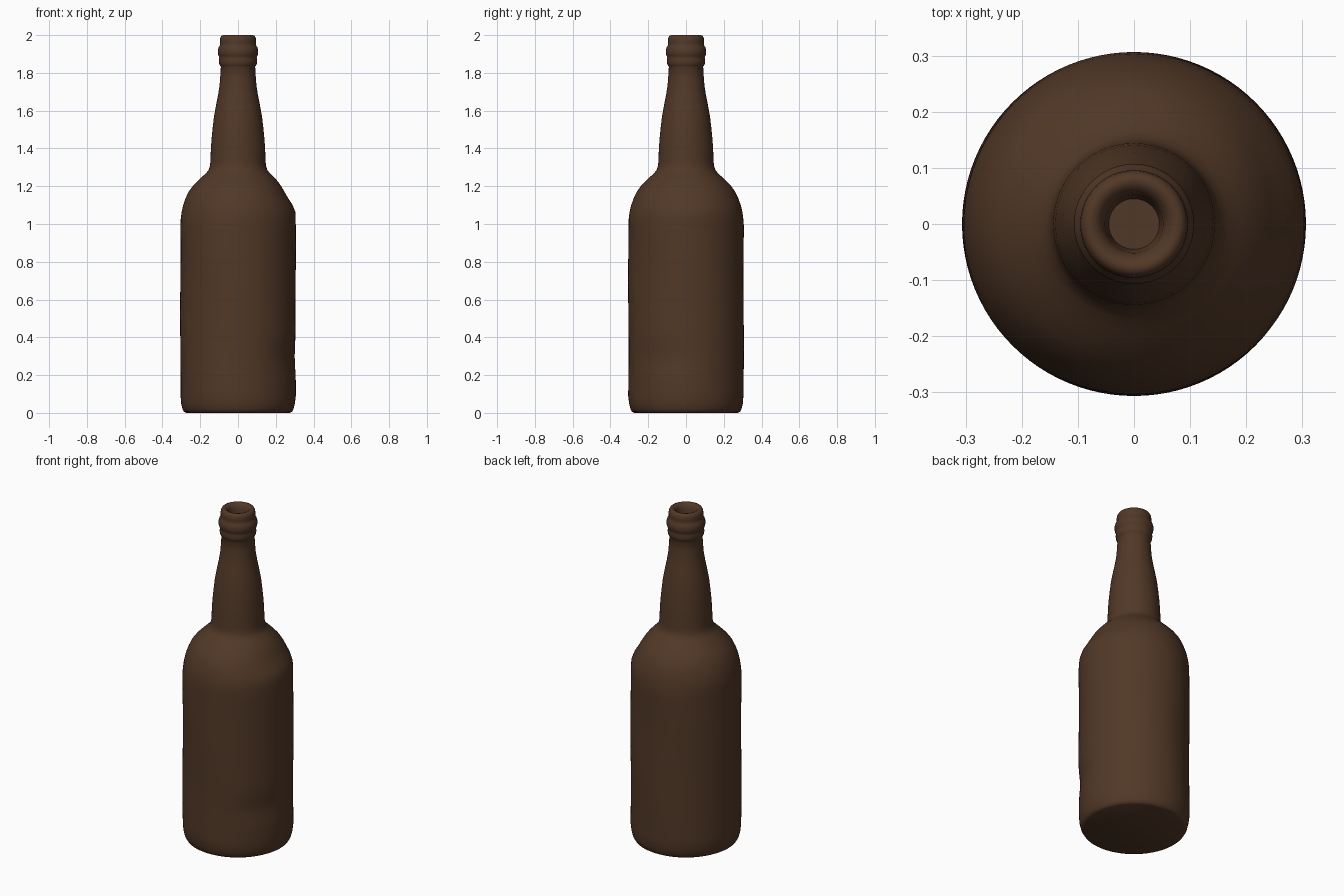
import bpy, bmesh, math

if "Cube" in bpy.data.objects:
    bpy.data.objects.remove(bpy.data.objects["Cube"])

# Brown glass colour
mat = bpy.data.materials.new("dark_brown")
mat.diffuse_color = (0.083, 0.040, 0.020, 1)
mat.use_nodes = True
mat.node_tree.nodes["Principled BSDF"].inputs["Base Color"].default_value = mat.diffuse_color

SEG = 96


def bump(v, centre, width):
    return math.exp(-((v - centre) / width) ** 2)


def lathe(name, profile, shape=None):
    """Spin (radius, height) points round z; shape() adjusts the radius."""
    bm = bmesh.new()
    rings = []
    for r, z in profile:
        ring = []
        for i in range(SEG):
            a = 2 * math.pi * i / SEG
            rr = shape(r, z, a) if shape else r
            ring.append(bm.verts.new((rr * math.cos(a), rr * math.sin(a), z)))
        rings.append(ring)
    for lo, hi in zip(rings, rings[1:]):
        for i in range(SEG):
            j = (i + 1) % SEG
            bm.faces.new((lo[i], lo[j], hi[j], hi[i]))
    bm.faces.new(rings[0][::-1])
    bm.faces.new(rings[-1])
    me = bpy.data.meshes.new(name)
    bm.to_mesh(me)
    bm.free()
    me.materials.append(mat)
    ob = bpy.data.objects.new(name, me)
    bpy.context.collection.objects.link(ob)
    bpy.context.view_layer.objects.active = ob
    ob.select_set(True)
    bpy.ops.object.shade_smooth_by_angle(angle=math.radians(45))
    ob.select_set(False)
    return ob


# Base, straight body and rounded shoulder
base = [(0.275, 0.0), (0.286, 0.006), (0.294, 0.02), (0.301, 0.05), (0.305, 0.09)]
body = [(0.305, 0.09 + 0.03 * i) for i in range(1, 31)]
shoulder = [(0.303, 1.03), (0.298, 1.065), (0.290, 1.10), (0.278, 1.135),
            (0.262, 1.17), (0.240, 1.20), (0.216, 1.225), (0.190, 1.25),
            (0.168, 1.27), (0.155, 1.287), (0.149, 1.305)]
# Tapering neck
neck = [(0.146, 1.33), (0.144, 1.39), (0.140, 1.45), (0.134, 1.51), (0.127, 1.57),
        (0.116, 1.63), (0.106, 1.68), (0.098, 1.73), (0.094, 1.78), (0.091, 1.832)]
# Rings, lip and recessed mouth
lip = [(0.094, 1.837), (0.099, 1.846), (0.101, 1.86), (0.100, 1.875), (0.099, 1.883),
       (0.104, 1.892), (0.107, 1.905), (0.107, 1.92), (0.103, 1.935), (0.096, 1.945),
       (0.095, 1.955), (0.096, 1.97), (0.094, 1.985), (0.088, 1.996), (0.079, 2.0),
       (0.068, 1.997), (0.058, 1.987), (0.052, 1.97), (0.048, 1.94), (0.045, 1.91)]


def worn(r, z, a):
    """Slightly uneven surface: flattened shoulder and low dent on the right."""
    a = (a + math.pi) % (2 * math.pi) - math.pi
    r -= 0.016 * bump(z, 1.165, 0.055) * bump(a, 0.0, 0.9)
    r += 0.006 * bump(z, 1.07, 0.04) * bump(a, 0.0, 0.9)
    r -= 0.011 * bump(z, 0.29, 0.08) * bump(a, -0.45, 0.55)
    if 0.05 < z < 1.0:
        r += 0.0015 * math.sin(9 * z + 3 * a)
    return r


lathe("bottle", base + body + shoulder + neck + lip, worn)
